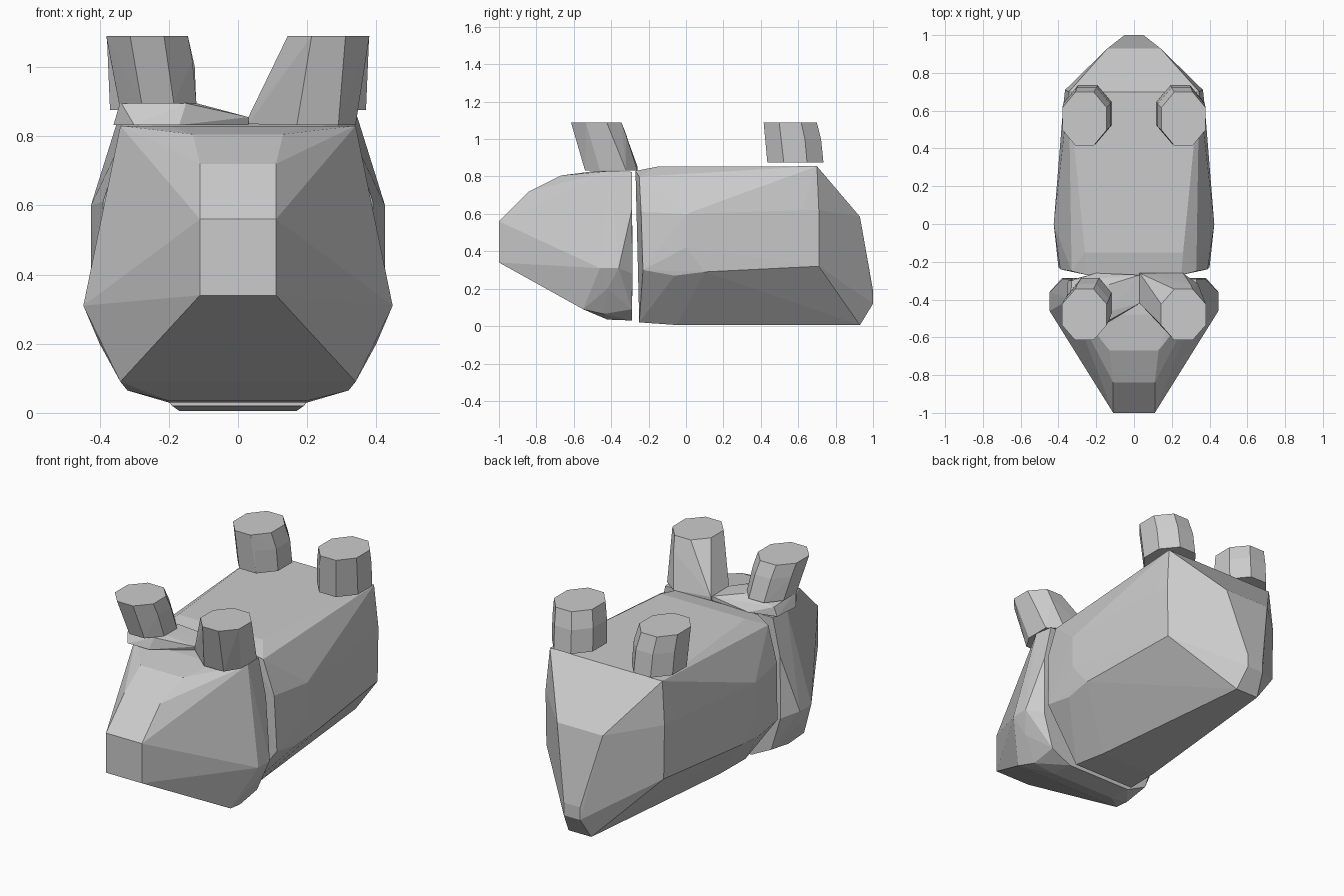
import bpy, bmesh, math


def hull(name, points, mirror=False):
    """Faceted convex solid around the given points, optionally mirrored in x."""
    pts = list(points)
    if mirror:
        pts += [(-x, y, z) for x, y, z in pts if x != 0]
    bm = bmesh.new()
    for p in pts:
        bm.verts.new(p)
    res = bmesh.ops.convex_hull(bm, input=bm.verts[:])
    loose = {g for g in res["geom_interior"] + res["geom_unused"]
             if isinstance(g, bmesh.types.BMVert)}
    bmesh.ops.delete(bm, geom=list(loose), context='VERTS')
    bmesh.ops.dissolve_limit(bm, angle_limit=math.radians(1.5),
                             verts=bm.verts[:], edges=bm.edges[:])
    bmesh.ops.recalc_face_normals(bm, faces=bm.faces[:])
    me = bpy.data.meshes.new(name)
    bm.to_mesh(me)
    bm.free()
    ob = bpy.data.objects.new(name, me)
    bpy.context.collection.objects.link(ob)
    return ob


def ring(cx, cy, z, rx, ry, n=8):
    """Octagonal leg cross-section."""
    return [(cx + rx * math.cos(math.tau * (i + .5) / n) / math.cos(math.pi / n),
             cy + ry * math.sin(math.tau * (i + .5) / n) / math.cos(math.pi / n), z)
            for i in range(n)]


# Head: blunt snout widening to rounded cheeks, flat at the neck
hull("head", [
    (.11, -1, .34), (.11, -1, .56), (.11, -.84, .72),
    (.13, -.67, .805), (.20, -.48, .83), (.34, -.40, .83), (.33, -.29, .825),
    (.36, -.44, .62), (.375, -.29, .62),
    (.447, -.46, .31), (.447, -.36, .31), (.38, -.285, .28),
    (.40, -.42, .20), (.34, -.55, .09), (.32, -.44, .065),
    (.20, -.42, .035), (.20, -.29, .03), (.32, -.29, .09)], True)

# Body: long barrel tapering to the rump
hull("body", [
    (.25, -.27, .83), (.33, -.25, .80), (.39, -.24, .61), (.40, -.23, .30),
    (.19, -.25, .02), (.30, .42, .855), (.26, -.15, .853),
    (.425, 0, .60), (.425, 0, .42), (.40, -.06, .27), (.41, .10, .29),
    (.375, .62, .62), (.345, .70, .855), (.365, .71, .62), (.36, .71, .32),
    (.14, .93, .585), (.05, 1, .19), (.05, 1, .12),
    (.17, -.05, .006), (.07, .93, .005)], True)

# Rear legs, floating just above the belly line
for side, label in ((-1, "left"), (1, "right")):
    hull("rear_leg_" + label,
         ring(side * .262, .557, 1.09, .117, .142)
         + ring(side * .25, .575, 1.0, .125, .147)
         + ring(side * .245, .585, .875, .125, .150))

# Left front leg with its separate shoulder pad
hull("front_leg_left",
     ring(-.263, -.48, 1.09, .118, .135)
     + ring(-.25, -.455, 1.02, .118, .137)
     + ring(-.232, -.42, .895, .112, .135))
hull("shoulder_pad_left", [
    (-.34, -.48, .90), (-.15, -.52, .895), (-.12, -.46, .895),
    (-.13, -.32, .895), (-.33, -.30, .88), (.03, -.42, .855), (.03, -.27, .855),
    (-.36, -.45, .832), (-.35, -.30, .832), (-.20, -.26, .832),
    (-.30, -.54, .832), (-.17, -.54, .832), (.03, -.41, .832), (.03, -.27, .832)])

# Right front leg, flaring inwards to the middle of the neck
hull("front_leg_right",
     ring(.262, -.48, 1.09, .118, .135)
     + [(.03, -.42, .855), (.03, -.26, .855), (.03, -.42, .835), (.03, -.26, .835),
        (.17, -.54, .832), (.29, -.54, .832), (.34, -.46, .832),
        (.34, -.32, .832), (.26, -.26, .832), (.30, -.32, 1.02), (.20, -.32, 1.02)])
